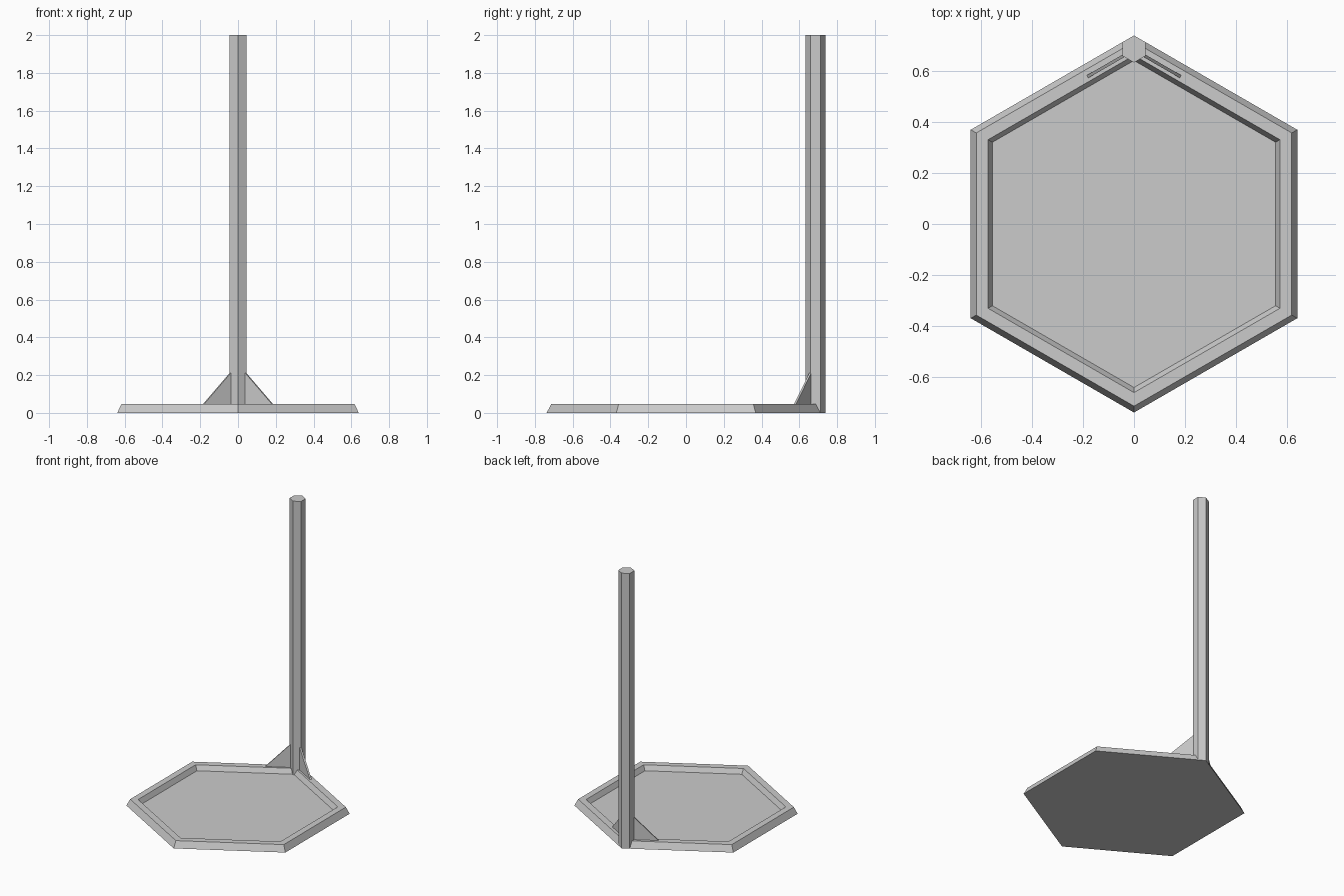
import bpy
import bmesh
from math import cos, sin, pi
from mathutils import Vector

cube = bpy.data.objects.get("Cube")
if cube:
    bpy.data.objects.remove(cube, do_unlink=True)

GREY = (0.6, 0.6, 0.6, 1)
grey = bpy.data.materials.new("plain_grey")
grey.use_nodes = True
grey.diffuse_color = GREY
grey.node_tree.nodes["Principled BSDF"].inputs["Base Color"].default_value = GREY


def loft(name, rings):
    """Skin a stack of equal-sized point rings and cap both ends."""
    bm = bmesh.new()
    loops = [[bm.verts.new(p) for p in ring] for ring in rings]
    n = len(loops[0])
    for low, high in zip(loops, loops[1:]):
        for i in range(n):
            j = (i + 1) % n
            bm.faces.new((low[i], low[j], high[j], high[i]))
    bm.faces.new(loops[0][::-1])
    bm.faces.new(loops[-1])
    bmesh.ops.recalc_face_normals(bm, faces=bm.faces)
    mesh = bpy.data.meshes.new(name)
    bm.to_mesh(mesh)
    bm.free()
    mesh.materials.append(grey)
    obj = bpy.data.objects.new(name, mesh)
    bpy.context.collection.objects.link(obj)
    return obj


def hexagon(radius, z, y=0):
    """Hexagon with a corner pointing to the back."""
    return [(radius * cos(pi / 6 + i * pi / 3),
             y + radius * sin(pi / 6 + i * pi / 3), z) for i in range(6)]


# Tray: sloped outer wall, flat rim, sloped inner wall, floor
TRAY_TOP = 0.047
tray_profile = [(0.738, 0), (0.713, TRAY_TOP), (0.66, TRAY_TOP), (0.64, 0.012)]
loft("tray", [hexagon(r, z) for r, z in tray_profile])

# Pole standing on the back corner
POLE_Y = 0.685
loft("pole", [hexagon(0.053, z, POLE_Y) for z in (0, 2)])

# Triangular braces along the middle of the rim, either side of the pole
brace_outline = [(0.03, TRAY_TOP - 0.005), (0.21, TRAY_TOP - 0.005),
                 (0.21, TRAY_TOP), (0.044, 0.215), (0.03, 0.215)]
for side, label in ((1, "left"), (-1, "right")):
    along = Vector((side * cos(pi / 6), -sin(pi / 6), 0))
    across = Vector((side * sin(pi / 6), cos(pi / 6), 0))
    start = Vector((0, POLE_Y - 0.003, 0))
    loft(label + "_brace",
         [[start + along * d + across * t + Vector((0, 0, z))
           for d, z in brace_outline] for t in (-0.006, 0.006)])
